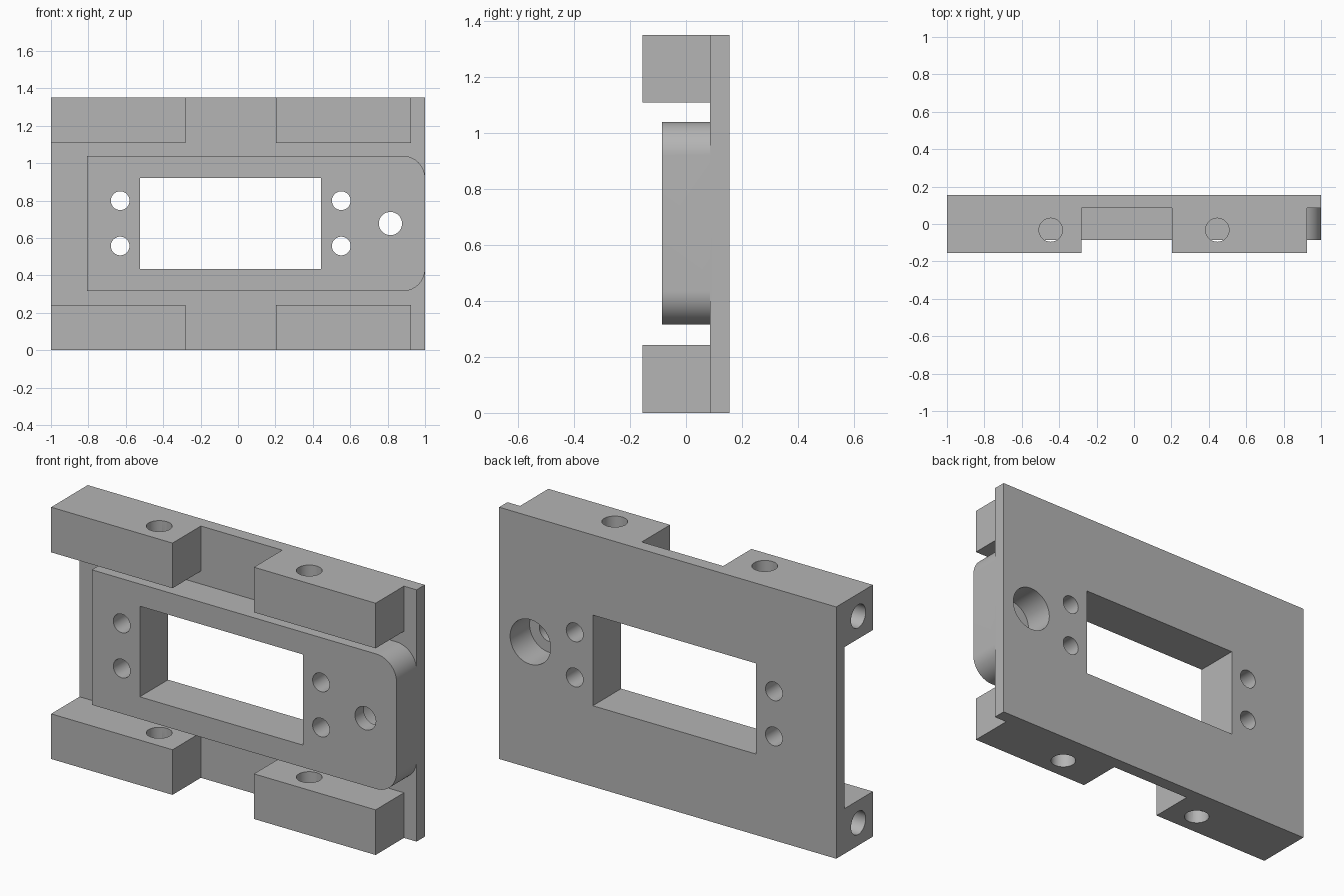
import bpy
import bmesh
import math
from mathutils import Matrix, Vector

cube = bpy.data.objects.get("Cube")
if cube:
    bpy.data.objects.remove(cube, do_unlink=True)

grey = bpy.data.materials.new("plain_grey")
grey.use_nodes = True
colour = (0.46, 0.46, 0.46, 1)
grey.diffuse_color = colour
grey.node_tree.nodes["Principled BSDF"].inputs["Base Color"].default_value = colour

FRONT, BACK = -0.155, 0.155
STEP, PAD_FRONT = 0.085, -0.085
HEIGHT, MID, BLOCK = 1.35, 0.677, 0.242


def finish(name, bm):
    bmesh.ops.recalc_face_normals(bm, faces=bm.faces)
    mesh = bpy.data.meshes.new(name)
    bm.to_mesh(mesh)
    bm.free()
    mesh.materials.append(grey)
    obj = bpy.data.objects.new(name, mesh)
    bpy.context.scene.collection.objects.link(obj)
    return obj


def box(name, x, y, z):
    bm = bmesh.new()
    bmesh.ops.create_cube(bm, size=1)
    for v in bm.verts:
        v.co = Vector([a + (b - a) * (c + 0.5) for (a, b), c in zip((x, y, z), v.co)])
    return finish(name, bm)


def rod(name, start, end, radius):
    start, end = Vector(start), Vector(end)
    axis = end - start
    turn = axis.to_track_quat('Z', 'Y').to_matrix().to_4x4()
    bm = bmesh.new()
    bmesh.ops.create_cone(bm, cap_ends=True, segments=48, radius1=radius, radius2=radius,
                          depth=axis.length,
                          matrix=Matrix.Translation((start + end) / 2) @ turn)
    return finish(name, bm)


def raised_pad():
    # Plate outline with two rounded corners on the left end
    half, r = 0.362, 0.12
    outline = [(-0.808, MID + half), (-0.808, MID - half)]
    for sign, first in ((-1, -90), (1, 0)):
        for i in range(17):
            a = math.radians(first + 90 * i / 16)
            outline.append((1 - r + r * math.cos(a), MID + sign * (half - r) + r * math.sin(a)))
    bm = bmesh.new()
    face = bm.faces.new([bm.verts.new((x, PAD_FRONT, z)) for x, z in outline])
    ext = bmesh.ops.extrude_face_region(bm, geom=[face])
    moved = [g for g in ext["geom"] if isinstance(g, bmesh.types.BMVert)]
    bmesh.ops.translate(bm, verts=moved, vec=(0, STEP + 0.02 - PAD_FRONT, 0))
    return finish("raised_pad", bm)


plate = box("mounting_plate", (-1, 1), (STEP, BACK), (0, HEIGHT))

# Solid additions: pad and four clamp blocks
adds = [raised_pad()]
for z in ((0, BLOCK), (HEIGHT - BLOCK, HEIGHT)):
    for x in ((-1, -0.28), (0.203, 0.925)):
        adds.append(box("clamp_block", x, (FRONT, STEP), z))

# Window and round holes through the plate
cuts = [box("window_cutter", (-0.523, 0.444), (-1, 1), (0.434, 0.92))]
for x in (-0.63, 0.552):
    for z in (0.557, 0.799):
        cuts.append(rod("screw_hole_cutter", (x, -1, z), (x, 1, z), 0.05))
cuts.append(rod("cable_hole_cutter", (0.815, -1, MID), (0.815, 1, MID), 0.062))
cuts.append(rod("counterbore_cutter", (0.815, -0.01, MID), (0.815, 1, MID), 0.12))

# Vertical holes through the blocks and blind holes in the right end
for z in (BLOCK / 2, HEIGHT - BLOCK / 2):
    for x in (-0.445, 0.445):
        cuts.append(rod("block_hole_cutter", (x, -0.032, z - 0.16), (x, -0.032, z + 0.16), 0.063))
    cuts.append(rod("end_hole_cutter", (-1.1, -0.032, z), (-0.445, -0.032, z), 0.062))

for parts, operation in ((adds, 'UNION'), (cuts, 'DIFFERENCE')):
    for part in parts:
        part.hide_render = True
        mod = plate.modifiers.new(part.name, 'BOOLEAN')
        mod.operation = operation
        mod.solver = 'EXACT'
        mod.object = part

# Bake the solid, drop the helpers and shade the curved walls
bpy.context.view_layer.update()
graph = bpy.context.evaluated_depsgraph_get()
solid = bpy.data.meshes.new_from_object(plate.evaluated_get(graph))
plate.modifiers.clear()
plate.data = solid
solid.name = "mounting_plate"
for part in adds + cuts:
    bpy.data.objects.remove(part, do_unlink=True)

bpy.ops.object.select_all(action='DESELECT')
plate.select_set(True)
bpy.context.view_layer.objects.active = plate
bpy.ops.object.shade_smooth_by_angle(angle=math.radians(30))
